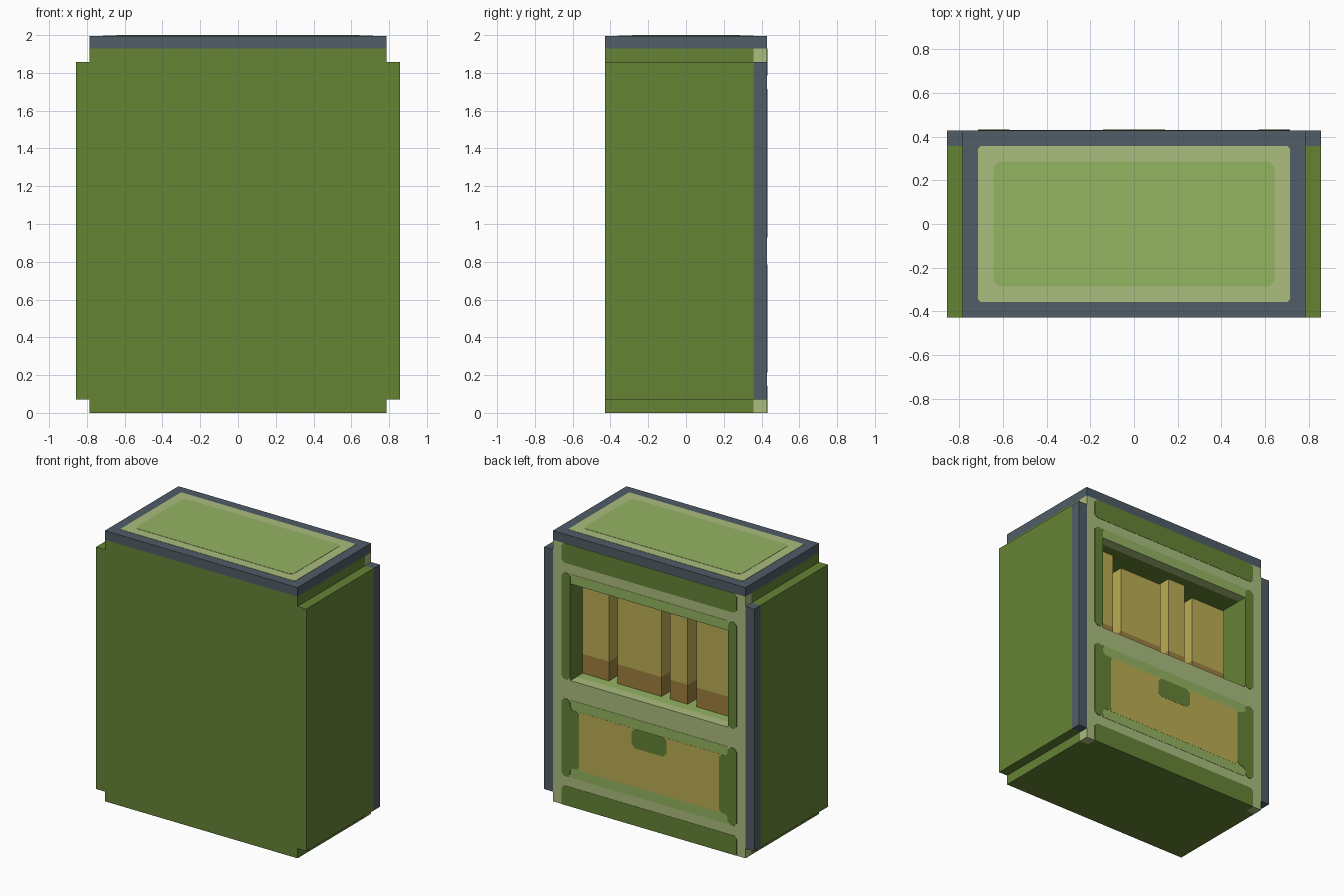
import bpy, bmesh
from mathutils import Vector

U = 1 / 14      # modelling unit: the cabinet is 24 x 12 x 28 units
T = 0.002       # thickness step of painted plates

if "Cube" in bpy.data.objects:
    bpy.data.objects.remove(bpy.data.objects["Cube"], do_unlink=True)


def material(name, rgb):
    lin = [((c / 255 + 0.055) / 1.055) ** 2.4 for c in rgb] + [1]
    m = bpy.data.materials.new(name)
    m.use_nodes = True
    m.diffuse_color = lin
    bsdf = m.node_tree.nodes["Principled BSDF"]
    bsdf.inputs["Base Color"].default_value = lin
    bsdf.inputs["Roughness"].default_value = 0.8
    return m


GREEN = material("olive green", (101, 131, 53))
PALE = material("pale green", (171, 189, 126))
LEAF = material("leaf green", (148, 179, 97))
SLATE = material("slate blue", (80, 93, 103))
TAN = material("tan", (188, 174, 84))
BROWN = material("brown", (157, 128, 63))


def box_mesh(x0, x1, y0, y1, z0, z1):
    """Box in units."""
    bm = bmesh.new()
    bmesh.ops.create_cube(bm, size=1)
    for v in bm.verts:
        v.co = Vector(((x0 + x1) / 2 + v.co.x * (x1 - x0),
                       (y0 + y1) / 2 + v.co.y * (y1 - y0),
                       (z0 + z1) / 2 + v.co.z * (z1 - z0))) * U
    return bm


def cut(bm, axis, *positions):
    """Slice the faces along planes at the given units."""
    for p in positions:
        co, no = Vector(), Vector()
        co[axis], no[axis] = p * U, 1
        bmesh.ops.bisect_plane(bm, geom=bm.verts[:] + bm.edges[:] + bm.faces[:],
                               dist=1e-5, plane_co=co, plane_no=no)


def finish(name, bm, mats, rule=None):
    """Turn the bmesh into an object; rule(centre in units, normal) picks the material."""
    bmesh.ops.recalc_face_normals(bm, faces=bm.faces[:])
    if rule:
        for f in bm.faces:
            f.material_index = rule(f.calc_center_median() / U, f.normal)
    me = bpy.data.meshes.new(name)
    bm.to_mesh(me)
    bm.free()
    for m in mats:
        me.materials.append(m)
    ob = bpy.data.objects.new(name, me)
    bpy.context.collection.objects.link(ob)
    return ob


def rect(a0, a1, b0, b1):
    return [(a0, b0), (a1, b0), (a1, b1), (a0, b1)]


def plate(name, outline, mat, place, bottom, top, chamfer=0.0):
    """Thin plate from a 2D outline in units, with clipped corners."""
    pts = []
    for i, p in enumerate(outline):
        p = Vector(p)
        if not chamfer:
            pts.append(p)
            continue
        for q in (outline[i - 1], outline[(i + 1) % len(outline)]):
            pts.append(p + (Vector(q) - p).normalized() * chamfer)
    bm = bmesh.new()
    face = bm.faces.new([bm.verts.new(place(p.x * U, p.y * U, bottom)) for p in pts])
    ext = bmesh.ops.extrude_face_region(bm, geom=[face])
    shift = place(0, 0, top) - place(0, 0, bottom)
    bmesh.ops.translate(bm, vec=shift,
                        verts=[g for g in ext["geom"] if isinstance(g, bmesh.types.BMVert)])
    return finish(name, bm, [mat])


def on_back(a, b, h):
    return Vector((a, 6 * U + h, b))


def on_top(a, b, h):
    return Vector((a, b, 28 * U + h))


# Cabinet body with an open shelf pushed into the back
body = box_mesh(-11, 11, -6, 6, 0, 27)
cut(body, 0, -9, 9)
cut(body, 2, 13, 23)
body.normal_update()
hole = [f for f in body.faces if f.normal.y > 0.9
        and abs(f.calc_center_median().x) < U
        and 13 * U < f.calc_center_median().z < 23 * U]
pushed = bmesh.ops.extrude_discrete_faces(body, faces=hole)["faces"]
bmesh.ops.translate(body, vec=(0, -6 * U, 0), verts=pushed[0].verts[:])
cut(body, 0, -10, 10)
cut(body, 1, 5)


def body_rule(c, n):
    if abs(n.z) > 0.9 and abs(c.x) < 9 and 12 < c.z < 24:    # shelf floor and ceiling
        return 1 if c.y > 5 else (2 if c.z < 14 else 0)
    if c.y > 5 and (n.y > 0.9 or abs(c.x) > 10):             # back frame and posts
        return 1
    return 0


finish("cabinet_body", body, [GREEN, PALE, LEAF], body_rule)

# Top cap with its inlaid bands
finish("top_cap", box_mesh(-11, 11, -6, 6, 27, 28 - 2 * T / U), [SLATE])
plate("top_band", rect(-10, 10, -5, 5), PALE, on_top, -2 * T, -T, 0.15)
plate("top_inlay", rect(-9, 9, -4, 4), LEAF, on_top, -T, 0, 0.3)

# Side panels with slate rear edging
for side, s in (("left", 1), ("right", -1)):
    bm = box_mesh(*sorted((11 * s, 12 * s)), -6, 6, 1, 26)
    cut(bm, 1, 5)
    finish(side + "_side_panel", bm, [GREEN, SLATE], lambda c, n: int(c.y > 5))

# Binders standing on the shelf: left edge, right edge, top
for i, (x0, x1, top) in enumerate([(6, 9, 23), (0, 5, 22), (-3, -1, 23), (-8, -4, 22)]):
    bm = box_mesh(x0, x1, 0, 4, 13, top)
    cut(bm, 2, 15)
    finish(f"shelf_binder_{i + 1}", bm, [TAN, BROWN], lambda c, n: int(c.z < 15))

# Painted panels on the back
plate("upper_back_panel", rect(-10, 10, 25, 27), GREEN, on_back, 0, T, 0.3)
plate("lower_back_panel", [(-10, 0), (10, 0), (10, 1.7), (9.7, 2), (-9.7, 2), (-10, 1.7)],
      GREEN, on_back, 0, T)
plate("shelf_lintel", rect(-9, 9, 23, 24), LEAF, on_back, 0, T)
plate("drawer_border", rect(-9, 9, 3, 11), LEAF, on_back, 0, T)
plate("drawer_front", rect(-8, 8, 4, 10), TAN, on_back, T, 1.5 * T)
plate("drawer_handle", rect(-2, 2, 8, 10), GREEN, on_back, 1.5 * T, 2 * T, 0.4)
step = [(10, 3), (10, 11), (9, 11), (9, 10), (8, 10), (8, 4), (9, 4), (9, 3)]
for side, s in (("left", 1), ("right", -1)):
    plate(side + "_shelf_strip", rect(9 * s, 10 * s, 13, 24), GREEN, on_back, 0, 1.5 * T, 0.3)
    plate(side + "_drawer_strip", [(x * s, z) for x, z in step], GREEN,
          on_back, 0, 2 * T, 0.3)
